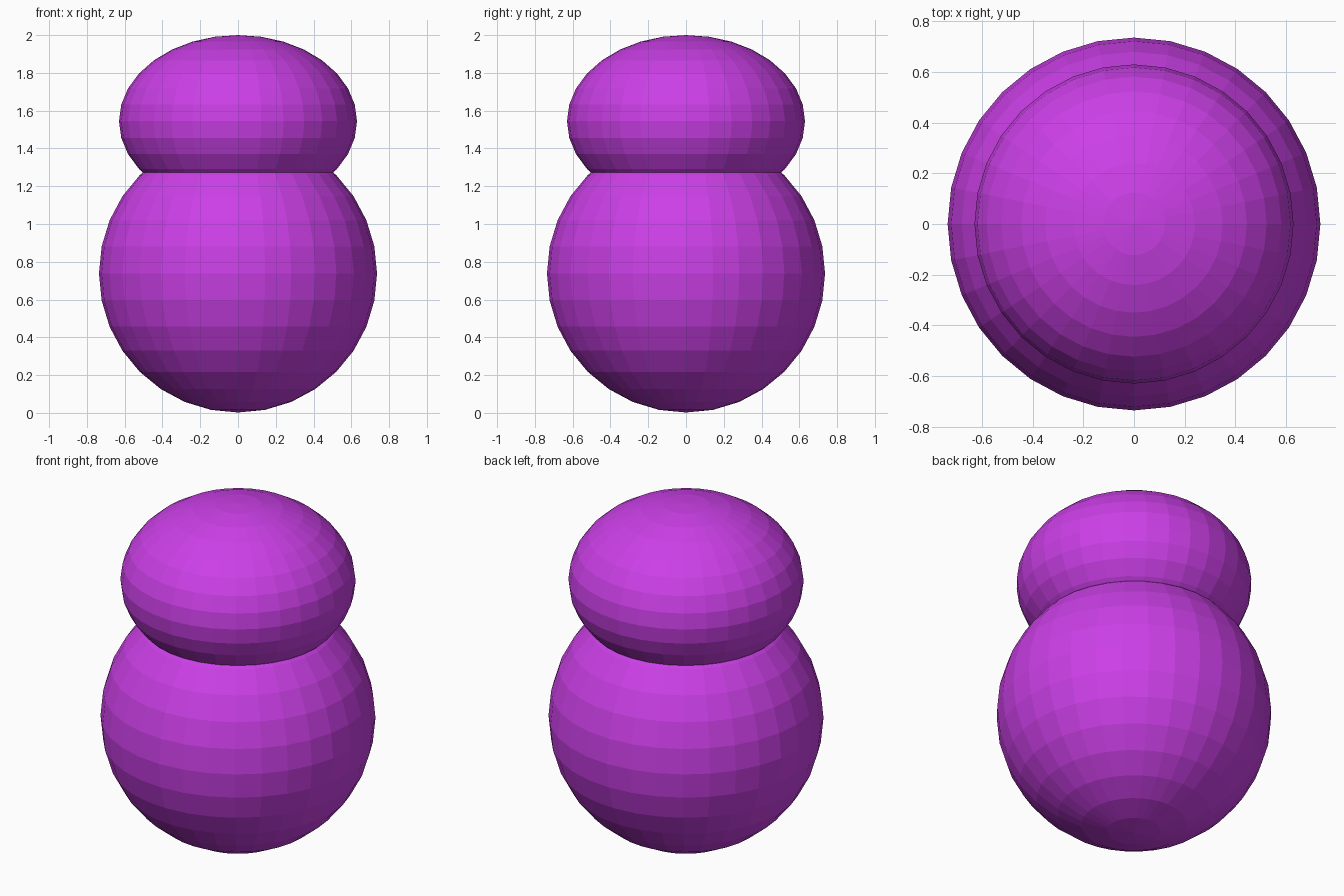
import bpy

if "Cube" in bpy.data.objects:
    bpy.data.objects.remove(bpy.data.objects["Cube"])

purple = bpy.data.materials.new("purple")
purple.diffuse_color = (0.6, 0.05, 0.8, 1)
purple.use_nodes = True
purple.node_tree.nodes["Principled BSDF"].inputs["Base Color"].default_value = purple.diffuse_color


def ball(name, z, radius, half_height):
    bpy.ops.mesh.primitive_uv_sphere_add(segments=32, ring_count=16, radius=1, location=(0, 0, z))
    ob = bpy.context.object
    ob.name = name
    ob.scale = (radius, radius, half_height)
    bpy.ops.object.transform_apply(location=False, rotation=False, scale=True)
    ob.data.materials.append(purple)
    return ob


# Round lower body
ball("body", 0.738, 0.736, 0.736)
# Flattened head sunk into the body
ball("head", 1.544, 0.63, 0.456)
